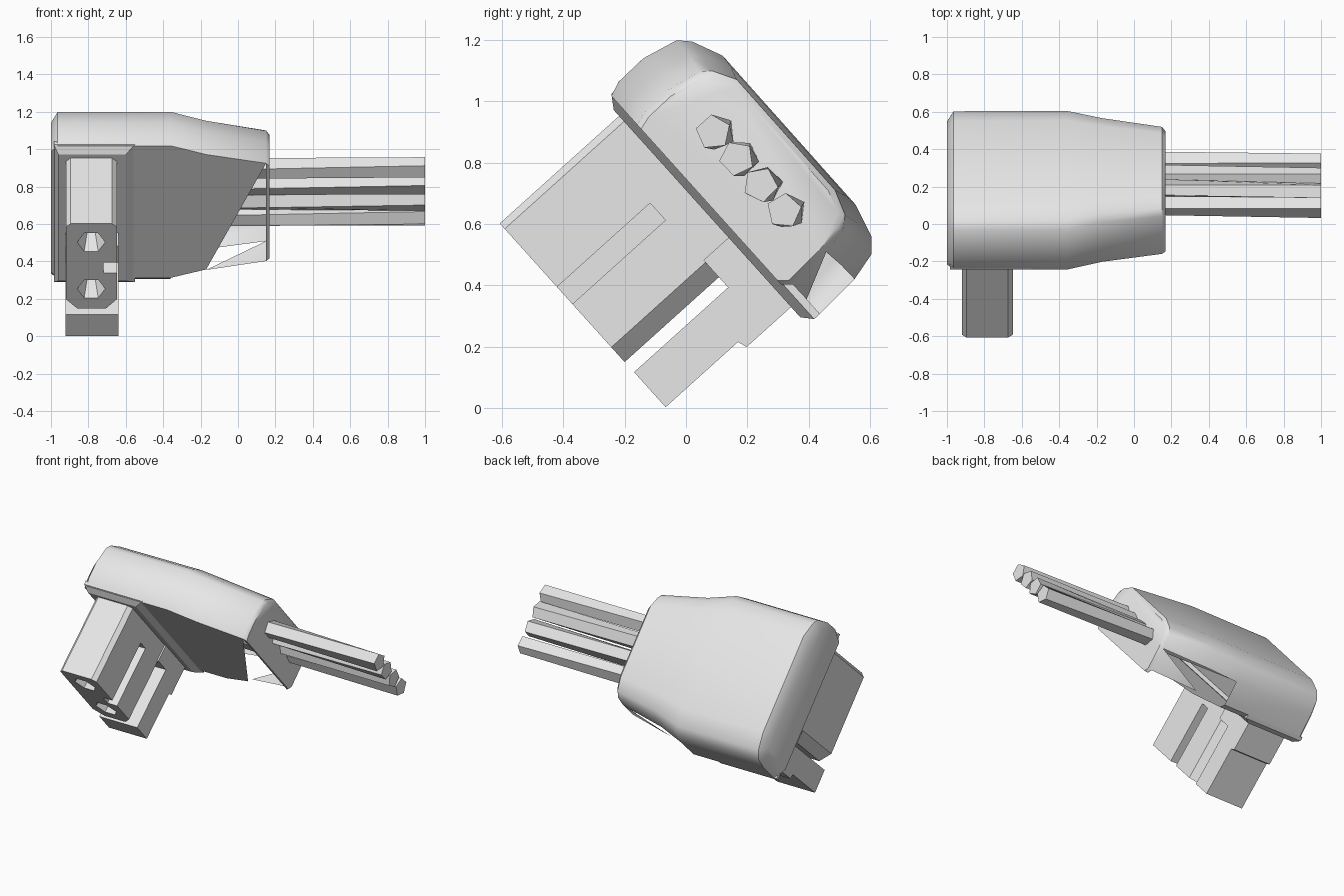
import bpy, bmesh, math
from mathutils import Matrix, Vector

if "Cube" in bpy.data.objects:
    bpy.data.objects.remove(bpy.data.objects["Cube"])

# Everything is built upright in (x, across, height) and tilted as a whole
TILT = Matrix.Rotation(math.radians(-48), 4, 'X')

grey = bpy.data.materials.new("plain_grey")
grey.use_nodes = True
COLOUR = (0.8, 0.8, 0.8, 1)
grey.diffuse_color = COLOUR
grey.node_tree.nodes["Principled BSDF"].inputs["Base Color"].default_value = COLOUR


def finish(bm, name, smooth=False):
    bmesh.ops.recalc_face_normals(bm, faces=bm.faces)
    mesh = bpy.data.meshes.new(name)
    bm.to_mesh(mesh)
    bm.free()
    mesh.materials.append(grey)
    obj = bpy.data.objects.new(name, mesh)
    bpy.context.collection.objects.link(obj)
    obj.matrix_world = TILT
    if smooth:
        bpy.ops.object.select_all(action='DESELECT')
        obj.select_set(True)
        bpy.context.view_layer.objects.active = obj
        bpy.ops.object.shade_smooth_by_angle(angle=math.radians(40))
    return obj


def loft(bm, rings):
    """Skin a list of point rings; returns vertex rings."""
    loops = [[bm.verts.new(p) for p in ring] for ring in rings]
    n = len(loops[0])
    for a, b in zip(loops, loops[1:]):
        for i in range(n):
            j = (i + 1) % n
            bm.faces.new((a[i], a[j], b[j], b[i]))
    bm.faces.new(loops[0])
    bm.faces.new(loops[-1])
    return loops


def solid(name, rings):
    bm = bmesh.new()
    loft(bm, rings)
    return finish(bm, name)


def cut(target, cutter):
    cutter.hide_render = True
    mod = target.modifiers.new("cut", 'BOOLEAN')
    mod.object = cutter
    mod.solver = 'EXACT'
    bpy.context.view_layer.update()
    bpy.context.view_layer.objects.active = target
    bpy.ops.object.modifier_apply(modifier=mod.name)
    bpy.data.objects.remove(cutter)


# Rounded housing, tapering towards the cables
profile = [(-.92, .5), (-.938, .55), (-.941, .66), (-.912, .78), (-.875, .815),
           (-.774, .858), (-.122, .855), (-.011, .824), (.033, .784),
           (.056, .69), (.065, .53), (.03, .5)]
MID = -.435


def section(x, scale, drop):
    return [(x, MID + (w - MID) * scale, .5 + (t - .5) * drop) for w, t in profile]


bm = bmesh.new()
stations = [(-1, .91, .86), (-.965, 1, .99), (-.36, 1, 1), (-.17, .87, .99),
            (.15, .74, .95), (.168, .70, .9)]
v = loft(bm, [section(*s) for s in stations])


def drop_face(*corners):
    for f in bm.faces:
        if set(f.verts) == set(corners):
            bm.faces.remove(f)
            return


# Open gap in the lower wall and underside, leaving triangular flaps
last = len(profile) - 1
a, b, c = v[2], v[3], v[4]
drop_face(a[9], a[10], b[10], b[9])
drop_face(a[10], a[11], b[11], b[10])
drop_face(b[9], b[10], c[10], c[9])
bm.faces.new((b[10], c[10], c[9]))
drop_face(b[10], b[11], c[11], c[10])
drop_face(b[last], b[0], c[0], c[last])
bm.faces.new((b[last], b[0], c[0]))
finish(bm, "housing", True)


# Chamfered collar below the housing
def rectangle(x0, x1, w0, w1, t):
    return [(x0, w0, t), (x1, w0, t), (x1, w1, t), (x0, w1, t)]


solid("collar", [rectangle(-.96, -.6, -.88, .03, .475),
                 rectangle(-.985, -.55, -.925, .065, .505),
                 rectangle(-.985, -.55, -.925, .065, .53)])

# Plug block with chamfered corners
outline = [(-.895, -.854), (-.675, -.854), (-.648, -.83), (-.648, -.31), (-.705, -.245),
           (-.86, -.245), (-.92, -.31), (-.92, -.83)]
plug = solid("plug", [[(x, w, t) for x, w in outline] for t in (-.049, .5)])
cut(plug, solid("groove_cutter", [rectangle(-.72, -.6, -.575, -.5, t) for t in (-.1, .36)]))


def polygon(x, w, t, r, n, turn=0):
    return [(x + r * math.cos(turn + math.tau * i / n),
             w + r * math.sin(turn + math.tau * i / n), t) for i in range(n)]


for w in (-.72, -.385):
    cut(plug, solid("contact_cutter", [polygon(-.785, w, -.06, .078, 6),
                                       polygon(-.785, w, .12, .03, 6)]))

# Latch arm and the base that ties it to the plug
latch = [(-.2, -.048), (-.046, -.048), (-.046, .27), (-.015, .28), (-.015, .5),
         (-.32, .5), (-.32, .365), (-.2, .365)]
solid("latch", [[(x, w, t) for w, t in latch] for x in (-.922, -.638)])

# Four faceted cables running into the housing
for k in range(4):
    w = -.609 + k * .115
    bm = bmesh.new()
    rings = []
    for x, shift, turn in ((-.6, .03, .5), (.15, .016, .3), (1, 0, 0)):
        rings.append([(x, w + shift * .67 + .058 * math.cos(q), .668 + shift * .74 + .058 * math.sin(q))
                      for q in (turn + k * .35 + math.tau * i / 5 for i in range(5))])
    loft(bm, rings)
    finish(bm, "cable_%d" % (k + 1))
